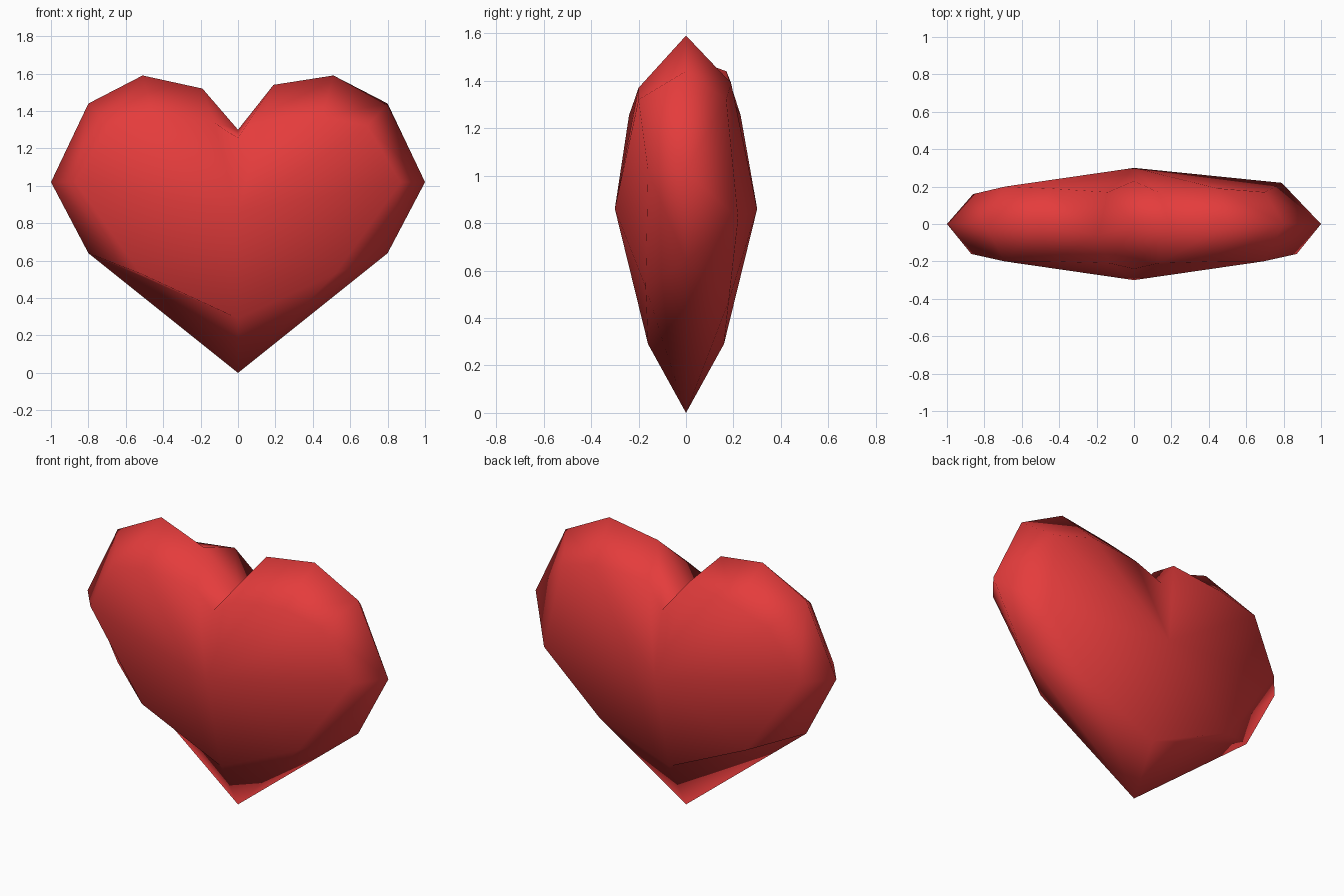
import bpy, bmesh

if "Cube" in bpy.data.objects:
    bpy.data.objects.remove(bpy.data.objects["Cube"])

red = bpy.data.materials.new("heart red")
red.diffuse_color = (0.78, 0.045, 0.045, 1)
red.use_nodes = True
red.node_tree.nodes["Principled BSDF"].inputs["Base Color"].default_value = red.diffuse_color

# Right half profiles, from the bottom tip round the lobe to the notch
rim = [(0, 0, 0), (0.80, 0, 0.64), (1.0, 0, 1.02), (0.80, 0, 1.44),
       (0.51, 0, 1.59), (0.19, 0, 1.54), (0, 0, 1.30)]
front = [(0, -0.16, 0.29), (0.52, -0.17, 0.53), (0.87, -0.16, 1.02), (0.69, -0.20, 1.32),
         (0.45, -0.20, 1.37), (0.13, -0.21, 1.34), (0, -0.24, 1.255)]
back = [(0, 0.16, 0.29), (0.52, 0.17, 0.53), (0.86, 0.16, 1.02), (0.69, 0.20, 1.32),
        (0.45, 0.19, 1.39), (0.14, 0.17, 1.44), (0, 0.23, 1.255)]
# The back right lobe is cut a little fuller and lower
back_right = list(back)
back_right[1] = (0.45, 0.18, 0.47)
back_right[2] = (0.79, 0.22, 0.82)
back_right[3] = (0.70, 0.17, 1.32)
back_right[5] = (0.13, 0.17, 1.37)
# The left lobe's inner crest leans forward
rim_left = list(rim)
rim_left[5] = (0.19, -0.06, 1.52)


def ring(bm, right, left):
    """Closed loop of vertices from a right half and a mirrored left half."""
    pts = right + [(-x, y, z) for x, y, z in reversed(left[1:-1])]
    return [bm.verts.new(p) for p in pts]


bm = bmesh.new()
outline = ring(bm, rim, rim_left)
for loop, y in ((ring(bm, front, front), -0.30), (ring(bm, back_right, back), 0.30)):
    centre = bm.verts.new((0, y, 0.86))
    for i in range(len(loop)):
        j = (i + 1) % len(loop)
        bm.faces.new((outline[i], outline[j], loop[j], loop[i]))   # bevelled side
        bm.faces.new((loop[i], loop[j], centre))                   # domed face
bmesh.ops.recalc_face_normals(bm, faces=bm.faces)
for f in bm.faces:
    f.smooth = True

mesh = bpy.data.meshes.new("heart")
bm.to_mesh(mesh)
bm.free()
mesh.materials.append(red)
bpy.context.collection.objects.link(bpy.data.objects.new("heart", mesh))
